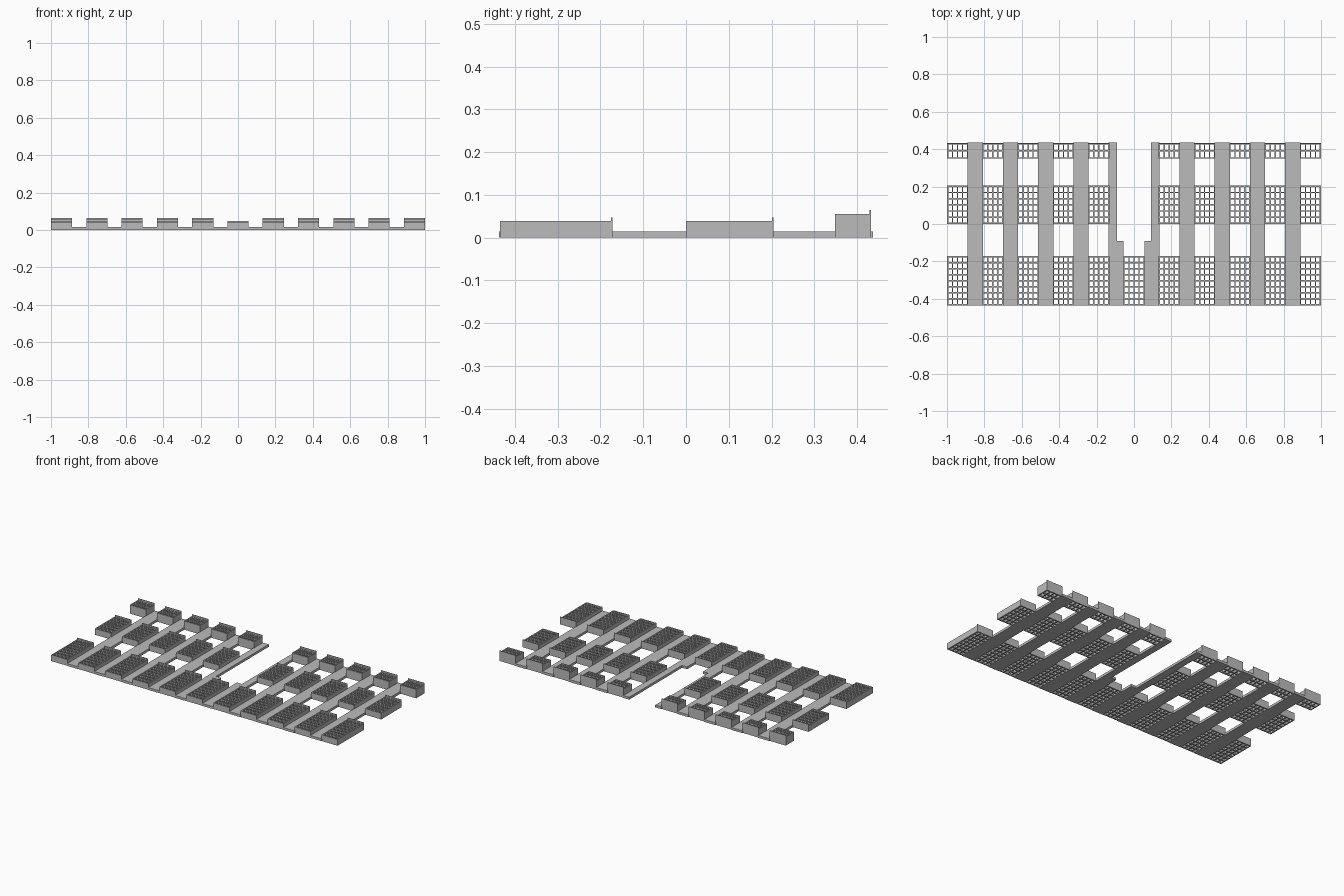
import bpy, bmesh

cube = bpy.data.objects.get("Cube")
if cube:
    bpy.data.objects.remove(cube, do_unlink=True)

grey = bpy.data.materials.new("mid_grey")
grey.use_nodes = True
colour = (0.5, 0.5, 0.5, 1)
grey.diffuse_color = colour
grey.node_tree.nodes["Principled BSDF"].inputs["Base Color"].default_value = colour

PITCH = 0.1887      # spacing from one crate column to the next
CRATE_W = 0.113
WALL = 0.007
Y_END = 0.437
BOARD_H = 0.015


def finish(bm, name):
    bmesh.ops.recalc_face_normals(bm, faces=bm.faces)
    mesh = bpy.data.meshes.new(name)
    bm.to_mesh(mesh)
    bm.free()
    mesh.materials.append(grey)
    return mesh


def place(mesh, name, x=0.0):
    ob = bpy.data.objects.new(name, mesh)
    ob.location.x = x
    bpy.context.collection.objects.link(ob)
    return ob


def extrude_up(bm, height):
    new = bmesh.ops.extrude_face_region(bm, geom=bm.faces[:])["geom"]
    verts = [g for g in new if isinstance(g, bmesh.types.BMVert)]
    bmesh.ops.translate(bm, verts=verts, vec=(0, 0, height))


def lines(start, end, cells):
    """Edges of the walls and openings, alternating along one axis."""
    step = (end - start - WALL) / cells
    out = []
    for i in range(cells + 1):
        out += [start + i * step, start + i * step + WALL]
    return out


def crate_mesh(name, y0, y1, rows, height, lip):
    # Lattice of open cells, extruded to full depth
    bm = bmesh.new()
    xs = lines(-CRATE_W / 2, CRATE_W / 2, 4)
    ys = lines(y0, y1, rows)
    grid = [[bm.verts.new((x, y, 0)) for y in ys] for x in xs]
    for i in range(len(xs) - 1):
        for j in range(len(ys) - 1):
            if i % 2 and j % 2:
                continue
            bm.faces.new((grid[i][j], grid[i + 1][j],
                          grid[i + 1][j + 1], grid[i][j + 1]))
    extrude_up(bm, height)
    # Raised thin lip along the back edge
    made = bmesh.ops.create_cube(bm, size=1)["verts"]
    bmesh.ops.scale(bm, verts=made, vec=(CRATE_W, 0.004, lip))
    bmesh.ops.translate(bm, verts=made, vec=(0, y1 - 0.002, height + lip / 2))
    return finish(bm, name)


def board_mesh(name, outline):
    bm = bmesh.new()
    bm.faces.new([bm.verts.new((x, y, 0)) for x, y in outline])
    extrude_up(bm, BOARD_H)
    return finish(bm, name)


# Three rows of crates; the middle column only has a front crate
rows = [
    ("front_crate", -0.435, -0.172, 8, 0.039, 0.008),
    ("middle_crate", 0.0, 0.205, 6, 0.039, 0.008),
    ("rear_crate", 0.349, 0.433, 2, 0.055, 0.010),
]
for name, *spec in rows:
    mesh = crate_mesh(name, *spec)
    for i in range(-5, 6):
        if i or name == "front_crate":
            place(mesh, name, i * PITCH)

# Long boards between the crate columns
half = (PITCH - CRATE_W) / 2 + 0.003
board = board_mesh("long_board", [(-half, -Y_END), (half, -Y_END),
                                  (half, Y_END), (-half, Y_END)])
for side, label in ((-1, "right"), (1, "left")):
    for i in range(1, 5):
        place(board, label + "_long_board", side * (i + 0.5) * PITCH)
    # Notched board beside the central gap
    inner, notch, outer = 0.055, 0.091, PITCH / 2 + half
    outline = [(inner, -Y_END), (outer, -Y_END), (outer, Y_END),
               (notch, Y_END), (notch, -0.09), (inner, -0.09)]
    mesh = board_mesh(label + "_notched_board", [(side * x, y) for x, y in outline])
    place(mesh, label + "_notched_board")
